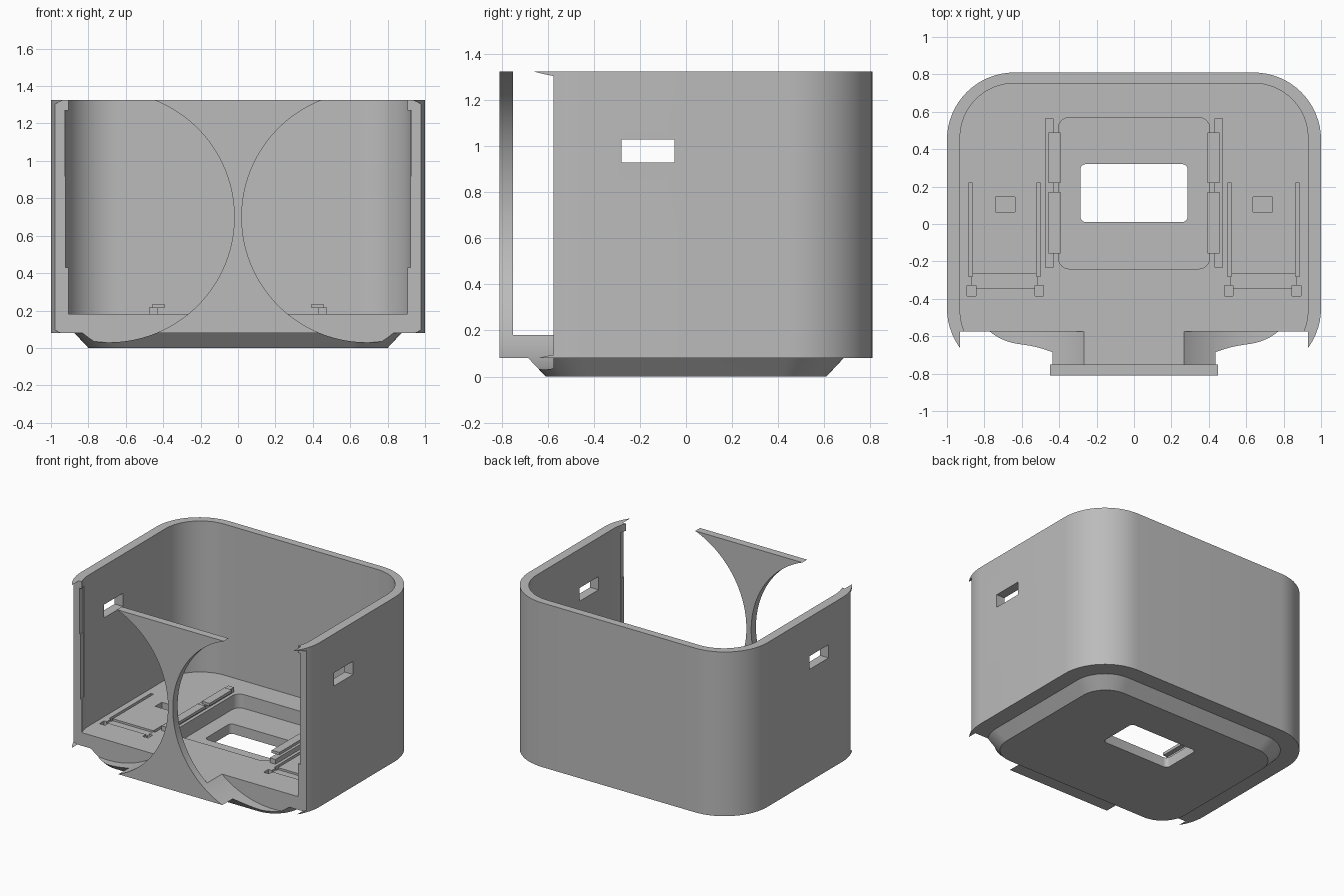
import bpy, bmesh, math

old = bpy.data.objects.get("Cube")
if old:
    bpy.data.objects.remove(old, do_unlink=True)

grey = bpy.data.materials.new("light_grey")
grey.use_nodes = True
grey.diffuse_color = (0.5, 0.5, 0.5, 1)
grey.node_tree.nodes["Principled BSDF"].inputs["Base Color"].default_value = (0.5, 0.5, 0.5, 1)


def rounded_ring(hx, hy, r, z, cx=0, cy=0, steps=16):
    """Points of a rounded rectangle at one height."""
    pts = []
    for i, (sx, sy) in enumerate([(1, 1), (-1, 1), (-1, -1), (1, -1)]):
        for k in range(steps + 1):
            a = math.pi / 2 * (i + k / steps)
            pts.append((cx + sx * (hx - r) + r * math.cos(a),
                        cy + sy * (hy - r) + r * math.sin(a), z))
    return pts


def loft(name, rings):
    """Closed solid through a list of equal-length rings."""
    bm = bmesh.new()
    loops = [[bm.verts.new(p) for p in ring] for ring in rings]
    for a, b in zip(loops, loops[1:]):
        for i in range(len(a)):
            j = (i + 1) % len(a)
            bm.faces.new((a[i], a[j], b[j], b[i]))
    bm.faces.new(loops[0][::-1])
    bm.faces.new(loops[-1])
    bmesh.ops.recalc_face_normals(bm, faces=bm.faces)
    mesh = bpy.data.meshes.new(name)
    bm.to_mesh(mesh)
    bm.free()
    mesh.materials.append(grey)
    ob = bpy.data.objects.new(name, mesh)
    bpy.context.collection.objects.link(ob)
    return ob


def box(name, x0, x1, y0, y1, z0, z1):
    return loft(name, [[(x0, y0, z), (x1, y0, z), (x1, y1, z), (x0, y1, z)]
                       for z in (z0, z1)])


def mirrored_box(name, s, x0, x1, *rest):
    return box(name, min(s * x0, s * x1), max(s * x0, s * x1), *rest)


def round_block(name, hx, hy, r, cy, z0, z1):
    return loft(name, [rounded_ring(hx, hy, r, z, 0, cy, 6) for z in (z0, z1)])


def cut(target, cutter):
    cutter.hide_render = True
    mod = target.modifiers.new("cut", 'BOOLEAN')
    mod.operation, mod.solver, mod.object = 'DIFFERENCE', 'EXACT', cutter
    bpy.context.view_layer.objects.active = target
    bpy.ops.object.modifier_apply(modifier=mod.name)
    bpy.data.objects.remove(cutter, do_unlink=True)


TOP, FLOOR, LEDGE, FRONT = 1.325, 0.18, 0.08, -0.575

# Housing: chamfered foot, ledge, outer wall, rim, inner wall and floor
housing = loft("housing", [
    rounded_ring(0.80, 0.61, 0.2, 0),
    rounded_ring(0.875, 0.685, 0.25, LEDGE),
    rounded_ring(1.0, 0.81, 0.36, LEDGE),
    rounded_ring(1.0, 0.81, 0.36, TOP),
    rounded_ring(0.93, 0.752, 0.29, TOP),
    rounded_ring(0.93, 0.752, 0.29, FLOOR)])

# Floor pocket and the opening through the foot
cut(housing, round_block("pocket_cutter", 0.405, 0.405, 0.06, 0.165, 0.075, 0.5))
cut(housing, round_block("opening_cutter", 0.287, 0.155, 0.03, 0.165, -0.2, 0.3))

for s in (-1, 1):
    # Large round front opening
    circle = [(2 * math.pi * k / 160) for k in range(160)]
    cut(housing, loft("round_cutter", [
        [(s * 0.69 + 0.67 * math.cos(a), y, 0.70 + 0.67 * math.sin(a)) for a in circle]
        for y in (-1.2, FRONT)]))
    # Side window
    cut(housing, mirrored_box("window_cutter", s, 0.8, 1.2, -0.28, -0.05, 0.93, 1.03))
    # Relief along the front edge of the side wall
    cut(housing, mirrored_box("relief_cutter", s, 0.85, 0.928, -0.6, -0.53, 0.43, 1.27))
    # Shallow floor grooves: two slots, cross channel, corner sockets, small recess
    for x0, x1, y0, y1, depth in [
            (0.50, 0.522, -0.28, 0.22, 0.03), (0.863, 0.885, -0.28, 0.22, 0.03),
            (0.515, 0.87, -0.345, -0.268, 0.015), (0.485, 0.53, -0.385, -0.33, 0.04),
            (0.845, 0.892, -0.385, -0.33, 0.04), (0.635, 0.74, 0.065, 0.145, 0.05)]:
        cut(housing, mirrored_box("groove_cutter", s, x0, x1, y0, y1, FLOOR - depth, 0.3))

bpy.ops.object.select_all(action='DESELECT')
housing.select_set(True)
bpy.context.view_layer.objects.active = housing
bpy.ops.object.shade_smooth_by_angle(angle=math.radians(25))

# Rails beside the pocket with overhanging clips, and thin strips at the front edges
for s, side in ((-1, "right"), (1, "left")):
    mirrored_box(side + "_rail", s, 0.43, 0.477, -0.233, 0.565, FLOOR - 0.005, 0.216)
    mirrored_box(side + "_front_clip", s, 0.393, 0.457, -0.157, 0.17, 0.214, 0.235)
    mirrored_box(side + "_rear_clip", s, 0.393, 0.457, 0.22, 0.49, 0.214, 0.235)
    mirrored_box(side + "_edge_strip", s, 0.921, 0.935, FRONT + 0.002, -0.535, 0.43, 0.92)
